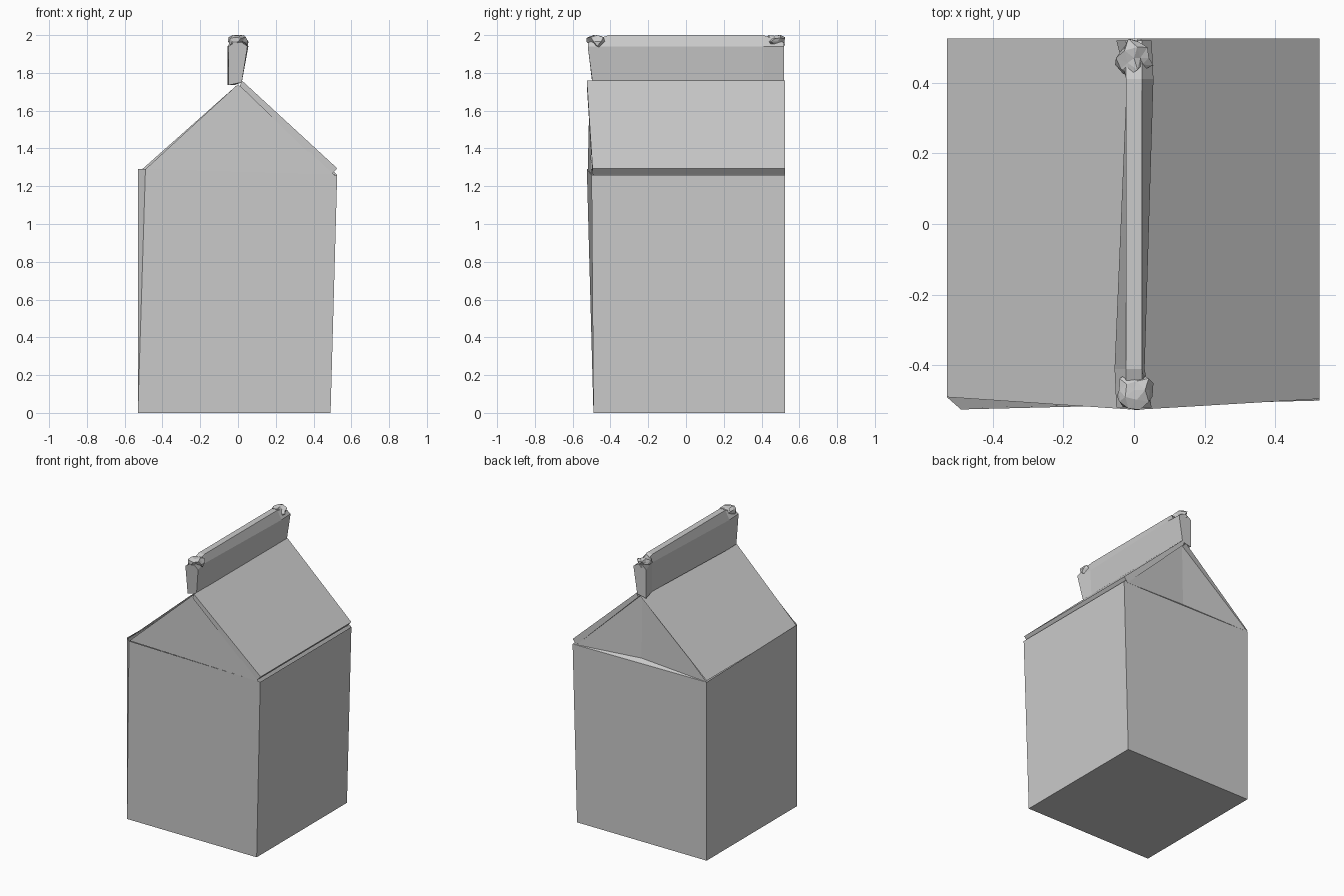
import bpy, bmesh, random
from mathutils import Vector

if "Cube" in bpy.data.objects:
    bpy.data.objects.remove(bpy.data.objects["Cube"])

random.seed(4)


def make(name, verts, faces):
    me = bpy.data.meshes.new(name)
    me.from_pydata([Vector(v) for v in verts], [], faces)
    bm = bmesh.new()
    bm.from_mesh(me)
    bmesh.ops.recalc_face_normals(bm, faces=bm.faces)
    bm.to_mesh(me)
    bm.free()
    ob = bpy.data.objects.new(name, me)
    bpy.context.collection.objects.link(ob)
    return ob


def loft(name, rings):
    # join equal-length cross-sections and cap both ends
    n = len(rings[0])
    verts = [v for r in rings for v in r]
    faces = [(i * n + j, i * n + (j + 1) % n, (i + 1) * n + (j + 1) % n, (i + 1) * n + j)
             for i in range(len(rings) - 1) for j in range(n)]
    faces += [tuple(range(n))[::-1], tuple(range(len(verts) - n, len(verts)))]
    return make(name, verts, faces)


# carton body: open box with a folded front-left corner
make("carton_body",
     [(-.53, -.49, 0), (.49, -.49, 0), (.49, .525, 0), (-.53, .525, 0),
      (-.53, -.49, 1.29), (-.49, -.525, 1.29), (.525, -.5, 1.26),
      (.525, .525, 1.26), (-.53, .525, 1.27)],
     [(3, 2, 1, 0), (0, 5, 4), (0, 1, 6, 5), (1, 2, 7, 6), (2, 3, 8, 7), (3, 0, 4, 8)])

# triangular gable ends, the back one creased
make("front_gable", [(-.49, -.52, 1.29), (.51, -.5, 1.26), (0, -.51, 1.74)], [(0, 1, 2)])
make("back_gable",
     [(-.53, .525, 1.27), (.525, .525, 1.26), (0, .49, 1.74), (0, .5, 1.29)],
     [(0, 3, 2), (3, 1, 2), (0, 1, 3)])

# left roof: single sheet; right roof: thin folded slab
make("left_roof",
     [(-.53, -.49, 1.28), (-.53, .525, 1.28), (-.01, .525, 1.74), (-.01, -.525, 1.74)],
     [(0, 3, 2, 1)])
loft("right_roof",
     [[(.02, y0, 1.76), (.525, y1, 1.295), (.495, y1, 1.262), (.01, y0, 1.73)]
      for y0, y1 in ((-.525, -.495), (.525, .525))])

# top fin: skewed cross-sections running along the ridge
fin = []
for y, left, right, lift in ((-.52, -.05, .05, -.04), (-.41, -.055, .03, 0),
                             (.41, -.02, .055, 0), (.52, -.05, .05, -.04)):
    yb = max(y, -.495)
    fin.append([(left, yb, 1.735), (.02, yb, 1.75), (right, y, 1.94),
                (.022, y, 2 + lift), (-.022, y, 2 + lift), (left, y, 1.94)])
loft("top_fin", fin)

# crumpled paper corners at both ends of the fin
for name, yc in (("front_crumple", -.47), ("back_crumple", .47)):
    bm = bmesh.new()
    bmesh.ops.create_icosphere(bm, subdivisions=2, radius=1)
    for v in bm.verts:
        s = random.uniform(.6, 1.15)
        v.co = Vector((max(-.055, min(.055, v.co.x * s * .055)),
                       yc + max(-.056, min(.056, v.co.y * s * .06)),
                       min(2, 1.965 + v.co.z * s * .04)))
    me = bpy.data.meshes.new(name)
    bm.to_mesh(me)
    bm.free()
    bpy.context.collection.objects.link(bpy.data.objects.new(name, me))
